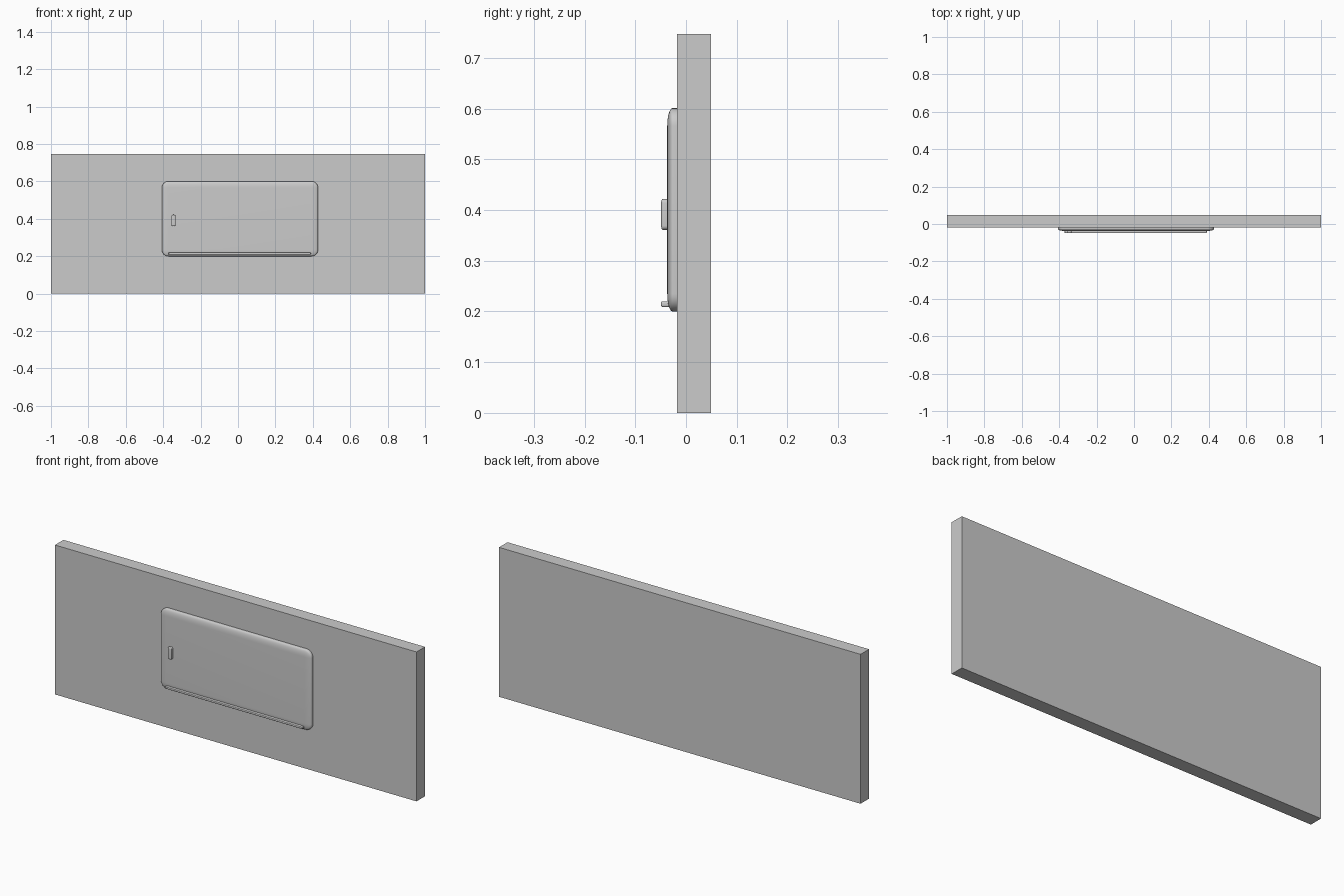
import bpy, bmesh
from mathutils import Matrix, Vector
from math import radians

if "Cube" in bpy.data.objects:
    bpy.data.objects.remove(bpy.data.objects["Cube"])


def box(name, lo, hi, radius=0.0, segments=6, squash=1.0):
    """Box between two corners; edges rounded, rounding flattened in y by squash."""
    lo, hi = Vector(lo), Vector(hi)
    size = hi - lo
    bm = bmesh.new()
    bmesh.ops.create_cube(bm, size=1)
    bmesh.ops.scale(bm, vec=(size.x, size.y / squash, size.z), verts=bm.verts)
    if radius:
        bmesh.ops.bevel(bm, geom=bm.edges[:], offset=radius, segments=segments,
                        profile=0.5, affect='EDGES')
    bmesh.ops.scale(bm, vec=(1, squash, 1), verts=bm.verts)
    bmesh.ops.translate(bm, vec=(lo + hi) / 2, verts=bm.verts)
    bmesh.ops.recalc_face_normals(bm, faces=bm.faces)
    mesh = bpy.data.meshes.new(name)
    bm.to_mesh(mesh)
    bm.free()
    obj = bpy.data.objects.new(name, mesh)
    bpy.context.collection.objects.link(obj)
    if radius:
        bpy.ops.object.select_all(action='DESELECT')
        obj.select_set(True)
        bpy.context.view_layer.objects.active = obj
        bpy.ops.object.shade_smooth_by_angle(angle=radians(35))
    return obj


# Plain backing slab
box("back_panel", (-1, -0.018, 0), (1, 0.049, 0.747))

# Raised door with softly rounded, shallow edges
box("door_panel", (-0.407, -0.037, 0.2), (0.428, -0.001, 0.601),
    radius=0.035, segments=8, squash=0.3)

# Small upright handle on the left of the door
box("handle", (-0.356, -0.049, 0.361), (-0.334, -0.025, 0.422),
    radius=0.008, segments=5, squash=0.4)

# Thin ledge along the bottom of the door
box("bottom_ledge", (-0.371, -0.049, 0.209), (0.389, -0.025, 0.22),
    radius=0.003, segments=3)
